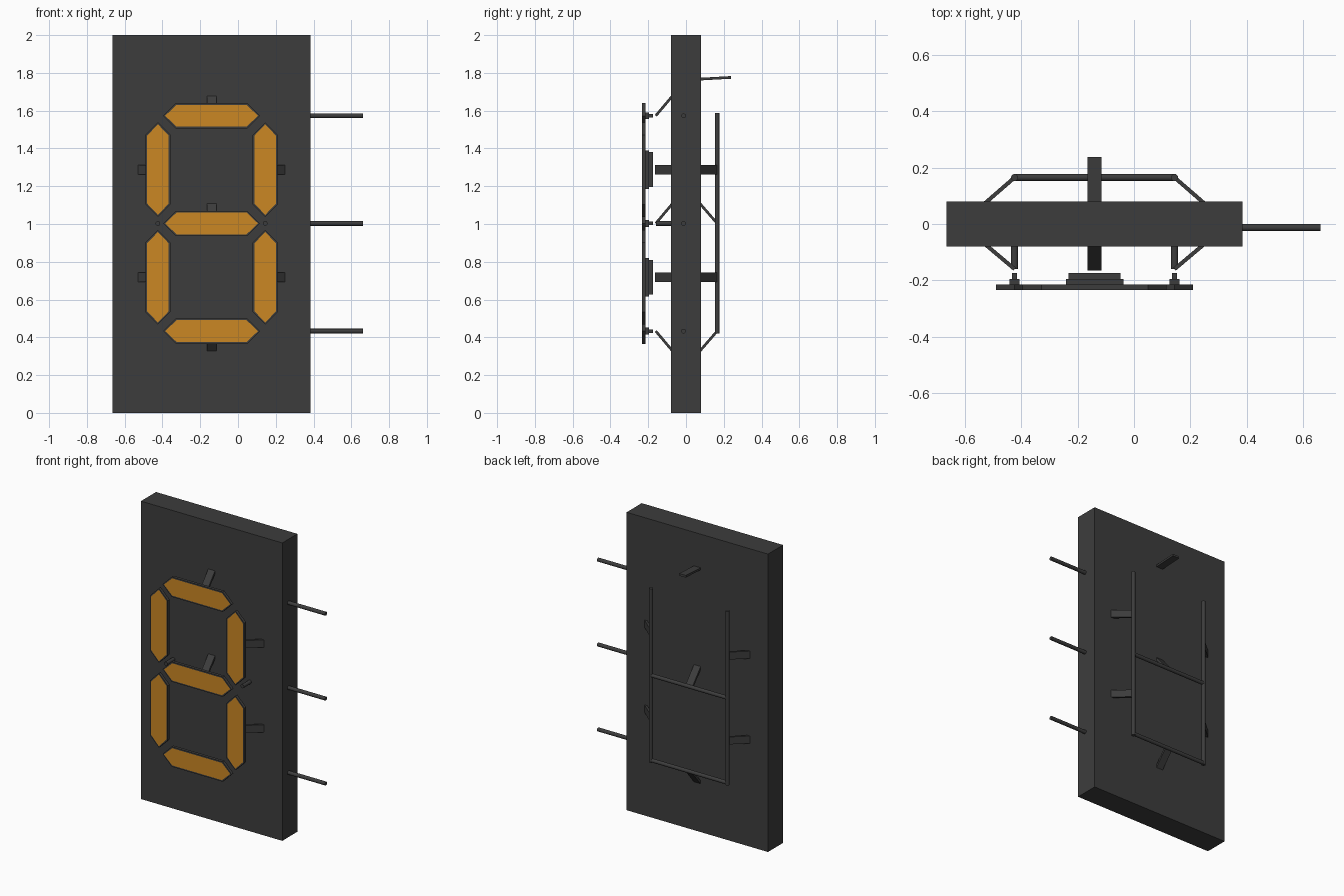
import bpy, bmesh, math
from mathutils import Vector, Matrix

if "Cube" in bpy.data.objects:
    bpy.data.objects.remove(bpy.data.objects["Cube"])


def material(name, rgb):
    m = bpy.data.materials.new(name)
    m.diffuse_color = (*rgb, 1)
    m.use_nodes = True
    m.node_tree.nodes["Principled BSDF"].inputs["Base Color"].default_value = m.diffuse_color
    return m


DARK = material("dark grey", (0.046, 0.046, 0.046))
ORANGE = material("amber", (0.60, 0.245, 0.017))

CX = -0.14                     # digit centre line
HALF = 0.284                   # half the digit width
TOP, MID, LOW = 1.573, 1.003, 0.433
X, Y, Z = Vector((1, 0, 0)), Vector((0, 1, 0)), Vector((0, 0, 1))


def finish(bm, name, smooth=False):
    bmesh.ops.recalc_face_normals(bm, faces=bm.faces)
    mesh = bpy.data.meshes.new(name)
    bm.to_mesh(mesh)
    bm.free()
    mesh.materials.append(DARK)
    mesh.materials.append(ORANGE)
    ob = bpy.data.objects.new(name, mesh)
    bpy.context.collection.objects.link(ob)
    if smooth:
        bpy.context.view_layer.objects.active = ob
        ob.select_set(True)
        bpy.ops.object.shade_smooth_by_angle(angle=math.radians(40))
        ob.select_set(False)
    return ob


def box(name, lo, hi):
    lo, hi = Vector(lo), Vector(hi)
    bm = bmesh.new()
    size = Matrix.Diagonal((*(hi - lo), 1))
    bmesh.ops.create_cube(bm, size=1, matrix=Matrix.Translation((lo + hi) / 2) @ size)
    return finish(bm, name)


def rod(name, a, b, r=0.0125):
    a, b = Vector(a), Vector(b)
    bm = bmesh.new()
    turn = (b - a).to_track_quat('Z', 'Y').to_matrix().to_4x4()
    bmesh.ops.create_cone(bm, cap_ends=True, segments=16, radius1=r, radius2=r,
                          depth=(b - a).length,
                          matrix=Matrix.Translation((a + b) / 2) @ turn)
    return finish(bm, name, True)


def strip(name, a, b, side, width=0.05, thick=0.014):
    # flat bar from a to b, its width lying along side
    d = (b - a).normalized()
    n = d.cross(side) * thick / 2
    w = side * width / 2
    bm = bmesh.new()
    ends = [[bm.verts.new(p + i * n + j * w)
             for i, j in ((-1, -1), (1, -1), (1, 1), (-1, 1))] for p in (a, b)]
    for e in ends:
        bm.faces.new(e)
    for i in range(4):
        k = (i + 1) % 4
        bm.faces.new((ends[0][i], ends[0][k], ends[1][k], ends[1][i]))
    return finish(bm, name)


def segment(name, c, along, across, length, half):
    # hexagonal plate with an inset coloured front face
    bm = bmesh.new()
    s = length - half
    outline = [(-length, 0), (-s, half), (s, half), (length, 0), (s, -half), (-s, -half)]
    back = bm.faces.new([bm.verts.new(c + along * u + across * v - Y * 0.214)
                         for u, v in outline])
    ext = bmesh.ops.extrude_face_region(bm, geom=[back])
    verts = [g for g in ext['geom'] if isinstance(g, bmesh.types.BMVert)]
    front = [g for g in ext['geom'] if isinstance(g, bmesh.types.BMFace)][0]
    bmesh.ops.translate(bm, verts=verts, vec=(0, -0.020, 0))
    if not back.is_valid or len(bm.faces) < 8:
        bm.faces.new([v for v in bm.verts if v not in verts])
    bmesh.ops.recalc_face_normals(bm, faces=bm.faces)
    bmesh.ops.inset_region(bm, faces=[front], thickness=0.010)
    front.material_index = 1
    finish(bm, name)
    # stepped magnet block behind the plate
    for part, l, w, y0, y1 in (("magnet_seat", 0.102, 0.018, -0.214, -0.195),
                               ("magnet", 0.092, 0.009, -0.195, -0.174)):
        e = along * l + across * w
        e = Vector((abs(e.x), 0, abs(e.z)))
        box(name + "_" + part, c - e + Y * y0, c + e + Y * y1)


def lever(name, c, out, side, raised=False):
    # bent lever pivoting inside the board
    pivot = c + out * 0.19
    strip(name + "_front", c - Y * 0.16, pivot, side)
    end = c + out * 0.203 + Y * 0.238 if raised else c + Y * 0.165
    strip(name + "_back", pivot, end, side)


# board
box("board", (-0.665, -0.08, 0), (0.385, 0.08, 2))

# horizontal segments and their levers
for label, z, out in (("top", TOP, Z), ("middle", MID, Z), ("bottom", LOW, -Z)):
    c = Vector((CX, 0, z))
    segment(label + "_segment", c, X, Z, 0.256, 0.067)
    lever(label + "_lever", c, out, X, raised=(label == "top"))
    # axle sticking out of the board's side
    rod(label + "_axle", (0.33, -0.013, z), (0.662, -0.013, z))

# vertical segments and their levers, and the side parts, on both sides
for label, s in (("left", -1), ("right", 1)):
    x = CX + s * HALF
    for level, z in (("upper", (TOP + MID) / 2), ("lower", (MID + LOW) / 2)):
        c = Vector((x, 0, z))
        segment(f"{level}_{label}_segment", c, Z, X, 0.250, 0.066)
        lever(f"{level}_{label}_lever", c, X * s, Z)
    rod(label + "_pin", (x, -0.16, MID), (x, -0.07, MID))
    rod(label + "_frame_upright", (x, 0.165, LOW - 0.0125), (x, 0.165, 1.588))

# back frame crossbars
for label, z in (("middle", MID), ("bottom", LOW)):
    rod(label + "_frame_crossbar", (CX - HALF, 0.165, z), (CX + HALF, 0.165, z))
